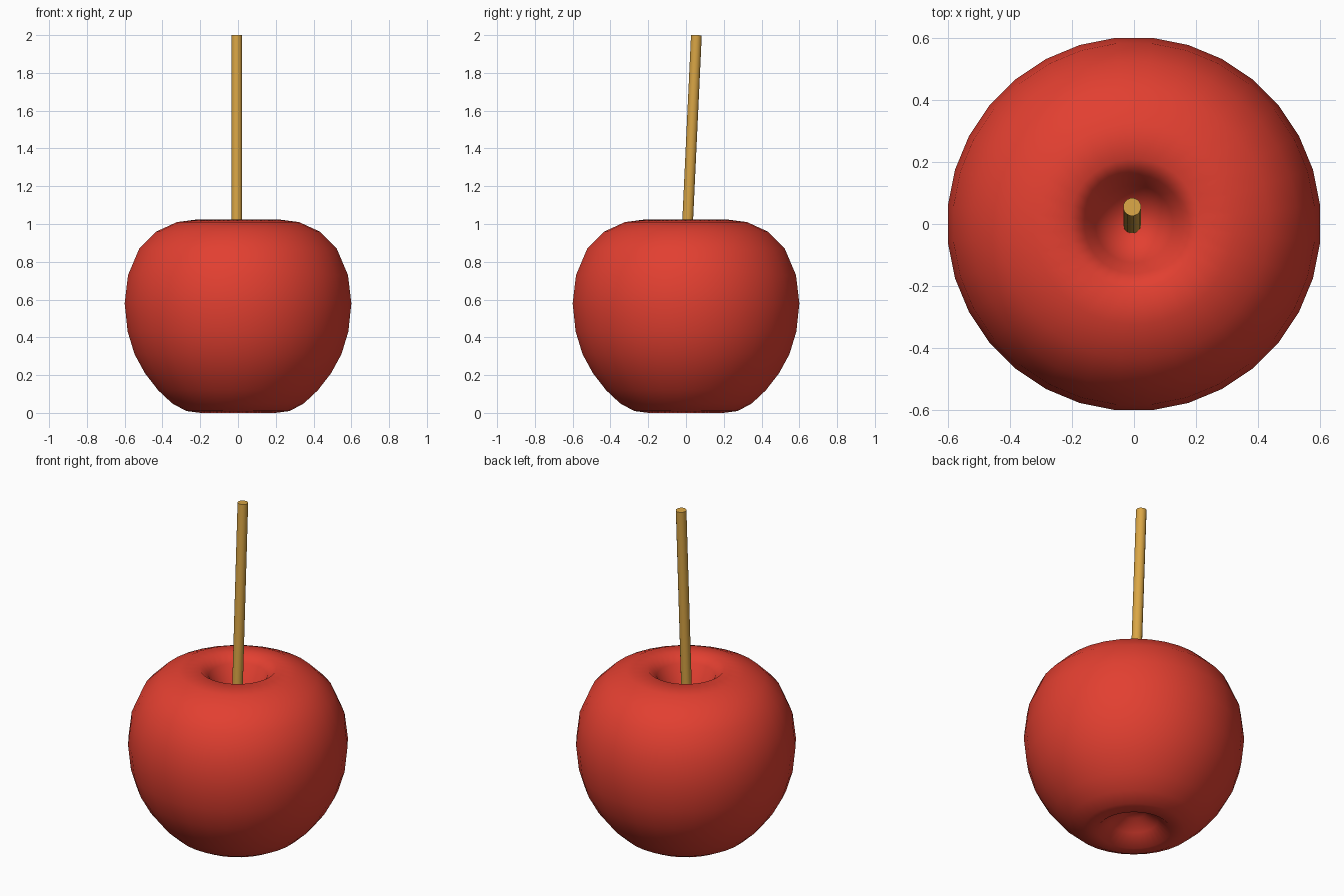
import bpy
import bmesh
import math
from mathutils import Vector

cube = bpy.data.objects.get("Cube")
if cube:
    bpy.data.objects.remove(cube, do_unlink=True)


def material(name, rgb):
    mat = bpy.data.materials.new(name)
    mat.use_nodes = True
    mat.diffuse_color = (*rgb, 1)
    mat.node_tree.nodes["Principled BSDF"].inputs["Base Color"].default_value = (*rgb, 1)
    return mat


def lathe(name, profile, sides, mat):
    """Spin an (r, z) profile, listed from bottom to top, about the z axis."""
    bm = bmesh.new()
    rings = []
    for r, z in profile:
        if r == 0:
            rings.append([bm.verts.new((0, 0, z))] * sides)
            continue
        angles = [math.tau * (i + 0.5) / sides for i in range(sides)]
        rings.append([bm.verts.new((r * math.cos(a), r * math.sin(a), z)) for a in angles])
    for low, high in zip(rings, rings[1:]):
        for i in range(sides):
            j = (i + 1) % sides
            corners = dict.fromkeys((low[i], low[j], high[j], high[i]))
            bm.faces.new(list(corners))
    mesh = bpy.data.meshes.new(name)
    bm.to_mesh(mesh)
    bm.free()
    mesh.materials.append(mat)
    obj = bpy.data.objects.new(name, mesh)
    bpy.context.collection.objects.link(obj)
    return obj


red = material("candy red", (0.76, 0.05, 0.03))
wood = material("stick wood", (0.70, 0.38, 0.06))

# Apple body with a shallow hollow below and a deep hollow above
body_profile = [
    (0, 0.12), (0.06, 0.11), (0.13, 0.06), (0.2, 0.0), (0.275, 0.01),
    (0.35, 0.05), (0.425, 0.12), (0.495, 0.21), (0.55, 0.31), (0.587, 0.43),
    (0.603, 0.58), (0.585, 0.73), (0.525, 0.87), (0.435, 0.96), (0.325, 1.01),
    (0.21, 1.025), (0.16, 0.98), (0.125, 0.89), (0.07, 0.82), (0, 0.8),
]
apple = lathe("apple_body", body_profile, 32, red)
for face in apple.data.polygons:
    face.use_smooth = True

# Leaning stick, sunk into the hollow
base, tip = Vector((-0.006, -0.006, 0.7)), Vector((-0.006, 0.055, 2.0))
axis = tip - base
stick = lathe("stick", [(0, 0), (0.029, 0), (0.029, axis.length), (0, axis.length)], 16, wood)
stick.location = base
stick.rotation_euler = axis.to_track_quat("Z", "Y").to_euler()
bpy.context.view_layer.objects.active = stick
stick.select_set(True)
bpy.ops.object.shade_smooth_by_angle(angle=math.radians(40))
